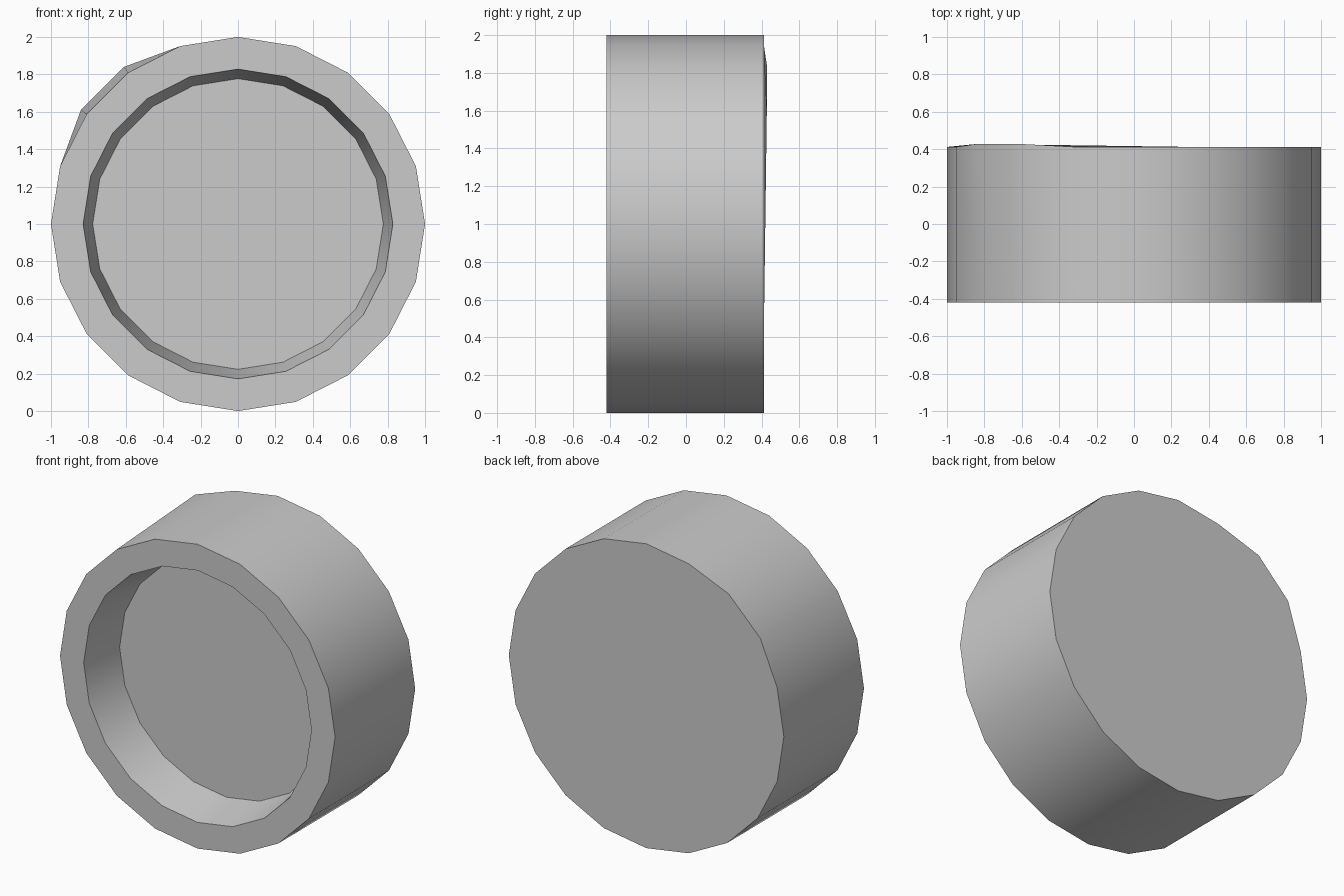
import bpy, bmesh
from math import cos, sin, radians

if "Cube" in bpy.data.objects:
    bpy.data.objects.remove(bpy.data.objects["Cube"])

SIDES = 20
bm = bmesh.new()


def ring(radius, y):
    # one loop of the round section, centred on z = 1
    return [bm.verts.new((radius * cos(radians(18 * i)), y, 1 + radius * sin(radians(18 * i))))
            for i in range(SIDES)]


# recess floor, recess mouth, outer front edge, outer back edge
rings = [ring(r, y) for r, y in ((0.777, -0.12), (0.828, -0.42), (1.0, -0.42), (1.0, 0.412))]
for a, b in zip(rings, rings[1:]):
    for i in range(SIDES):
        j = (i + 1) % SIDES
        bm.faces.new((a[i], a[j], b[j], b[i]))
bm.faces.new(rings[0])
bm.faces.new(rings[-1][::-1])

# small outward dent-out on two back corners
for i in (7, 8):
    v = rings[-1][i].co
    v.x, v.z, v.y = v.x * 1.038, 1 + (v.z - 1) * 1.038, 0.428

bmesh.ops.recalc_face_normals(bm, faces=bm.faces)
mesh = bpy.data.meshes.new("recessed_drum")
bm.to_mesh(mesh)
bm.free()

drum = bpy.data.objects.new("recessed_drum", mesh)
bpy.context.collection.objects.link(drum)
bpy.context.view_layer.objects.active = drum
drum.select_set(True)
bpy.ops.object.shade_smooth_by_angle(angle=radians(35))
